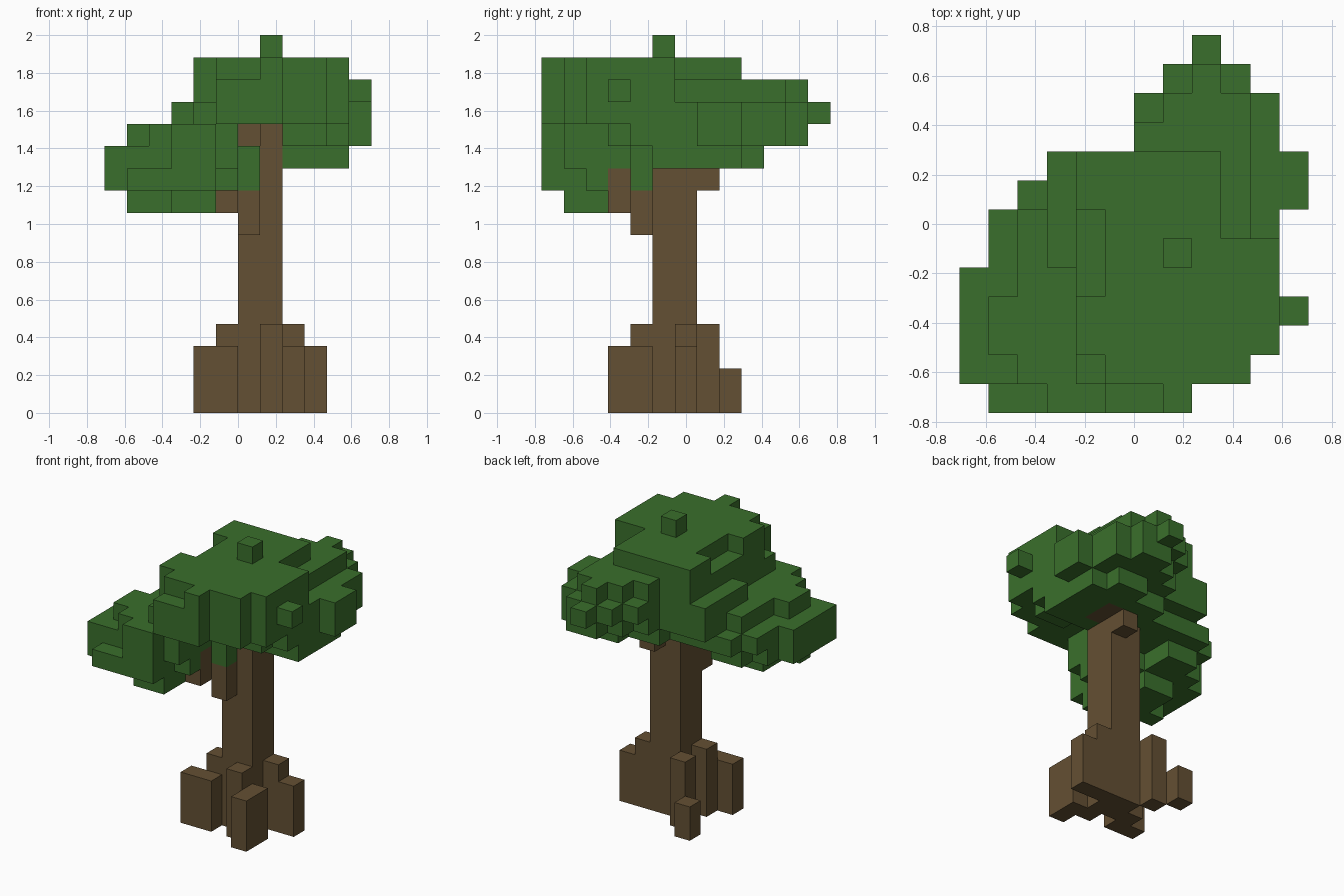
import bpy
import bmesh
import math
from mathutils import Vector
from itertools import product

cube = bpy.data.objects.get("Cube")
if cube:
    bpy.data.objects.remove(cube)

UNIT = 2 / 17                       # edge of one block
ORIGIN = Vector((6, 6.5, 0))        # grid point at the centre of the base


def material(name, rgb):
    m = bpy.data.materials.new(name)
    m.use_nodes = True
    m.diffuse_color = (*rgb, 1)
    shader = m.node_tree.nodes["Principled BSDF"]
    shader.inputs["Base Color"].default_value = (*rgb, 1)
    shader.inputs["Roughness"].default_value = 1
    return m


def cells(boxes):
    """All unit blocks inside boxes given as x, x, y, y, z, z bounds."""
    found = set()
    for x0, x1, y0, y1, z0, z1 in boxes:
        found.update(product(range(x0, x1), range(y0, y1), range(z0, z1)))
    return found


def build(name, blocks, mat, hidden=frozenset()):
    """Skin a set of blocks, keeping only the exposed faces."""
    bm = bmesh.new()
    corners = {}

    def vert(p):
        key = tuple(round(c) for c in p)
        if key not in corners:
            corners[key] = bm.verts.new((Vector(key) - ORIGIN) * UNIT)
        return corners[key]

    for block in sorted(blocks):
        centre = Vector(block) + Vector((.5, .5, .5))
        for axis, sign in product(range(3), (-1, 1)):
            n = Vector((0, 0, 0))
            n[axis] = sign
            near = tuple(round(c) for c in Vector(block) + n)
            if near in blocks or near in hidden:
                continue
            u = Vector((n.y, n.z, n.x))
            v = n.cross(u)
            ring = [centre + (n + a * u + b * v) / 2
                    for a, b in ((-1, -1), (1, -1), (1, 1), (-1, 1))]
            bm.faces.new([vert(p) for p in ring])
    bmesh.ops.dissolve_limit(bm, angle_limit=math.radians(1),
                             verts=bm.verts[:], edges=bm.edges[:])
    mesh = bpy.data.meshes.new(name)
    bm.to_mesh(mesh)
    bm.free()
    mesh.materials.append(mat)
    bpy.context.collection.objects.link(bpy.data.objects.new(name, mesh))


bark = material("bark_brown", (.127, .080, .033))
leaf = material("leaf_green", (.042, .159, .025))

# Trunk, roots and branches
trunk = cells([
    (6, 8, 5, 7, 0, 12), (7, 8, 5, 7, 12, 13), (6, 7, 6, 7, 12, 13),
    # roots
    (8, 9, 3, 5, 0, 3), (7, 8, 4, 5, 0, 4), (4, 6, 4, 5, 0, 3),
    (5, 6, 5, 6, 0, 4), (8, 9, 6, 7, 0, 4), (9, 10, 6, 7, 0, 3),
    (5, 6, 7, 8, 0, 4), (4, 5, 8, 9, 0, 2),
    # branches
    (6, 7, 4, 5, 8, 10), (5, 6, 3, 4, 9, 11),
    (7, 8, 7, 8, 10, 12), (8, 9, 6, 8, 11, 12),
])

# Tall main crown
crown = cells([
    (4, 11, 2, 4, 13, 16), (5, 11, 4, 6, 13, 16), (5, 10, 1, 2, 13, 16),
    (5, 9, 6, 7, 13, 16), (4, 9, 7, 9, 13, 16), (4, 5, 4, 7, 13, 15),
    (4, 5, 1, 2, 13, 14), (5, 8, 0, 1, 13, 15), (7, 8, 0, 1, 15, 16),
    (3, 4, 5, 9, 13, 14), (11, 12, 3, 4, 14, 15), (7, 8, 5, 6, 16, 17),
])

# Crown bulge at the back
back = cells([
    (9, 10, 6, 9, 13, 15), (6, 10, 9, 10, 13, 15), (7, 10, 10, 11, 13, 15),
    (8, 9, 11, 12, 12, 15), (9, 11, 6, 9, 11, 14), (6, 11, 9, 11, 13, 14),
    (7, 10, 11, 12, 13, 14), (8, 9, 12, 13, 13, 14), (11, 12, 7, 9, 12, 14),
    (8, 10, 3, 4, 12, 13), (8, 11, 4, 5, 12, 13), (8, 11, 5, 9, 11, 13),
    (6, 8, 7, 9, 11, 13), (6, 11, 9, 10, 12, 13), (8, 10, 9, 10, 11, 12),
    (7, 11, 10, 11, 12, 13), (8, 10, 11, 12, 12, 13),
])

# Low side lobe
lobe = cells([
    (1, 5, 0, 1, 10, 11), (3, 5, 0, 1, 11, 13), (0, 5, 1, 5, 10, 12),
    (5, 6, 1, 5, 11, 12), (5, 6, 2, 3, 10, 11), (5, 7, 4, 5, 10, 12),
    (1, 6, 5, 7, 11, 12), (2, 6, 7, 8, 11, 12), (1, 4, 5, 6, 10, 11),
    (2, 4, 6, 7, 10, 11), (2, 6, 1, 2, 12, 13), (1, 6, 2, 4, 12, 13),
    (2, 6, 4, 7, 12, 13), (3, 6, 7, 9, 12, 13),
    (3, 5, 1, 2, 9, 10), (1, 5, 2, 3, 9, 10), (2, 5, 3, 4, 9, 10),
    (2, 4, 4, 5, 9, 10),
])

foliage = (crown | back | lobe) - trunk
build("trunk_and_roots", trunk, bark, foliage)
build("foliage", foliage, leaf, trunk)
